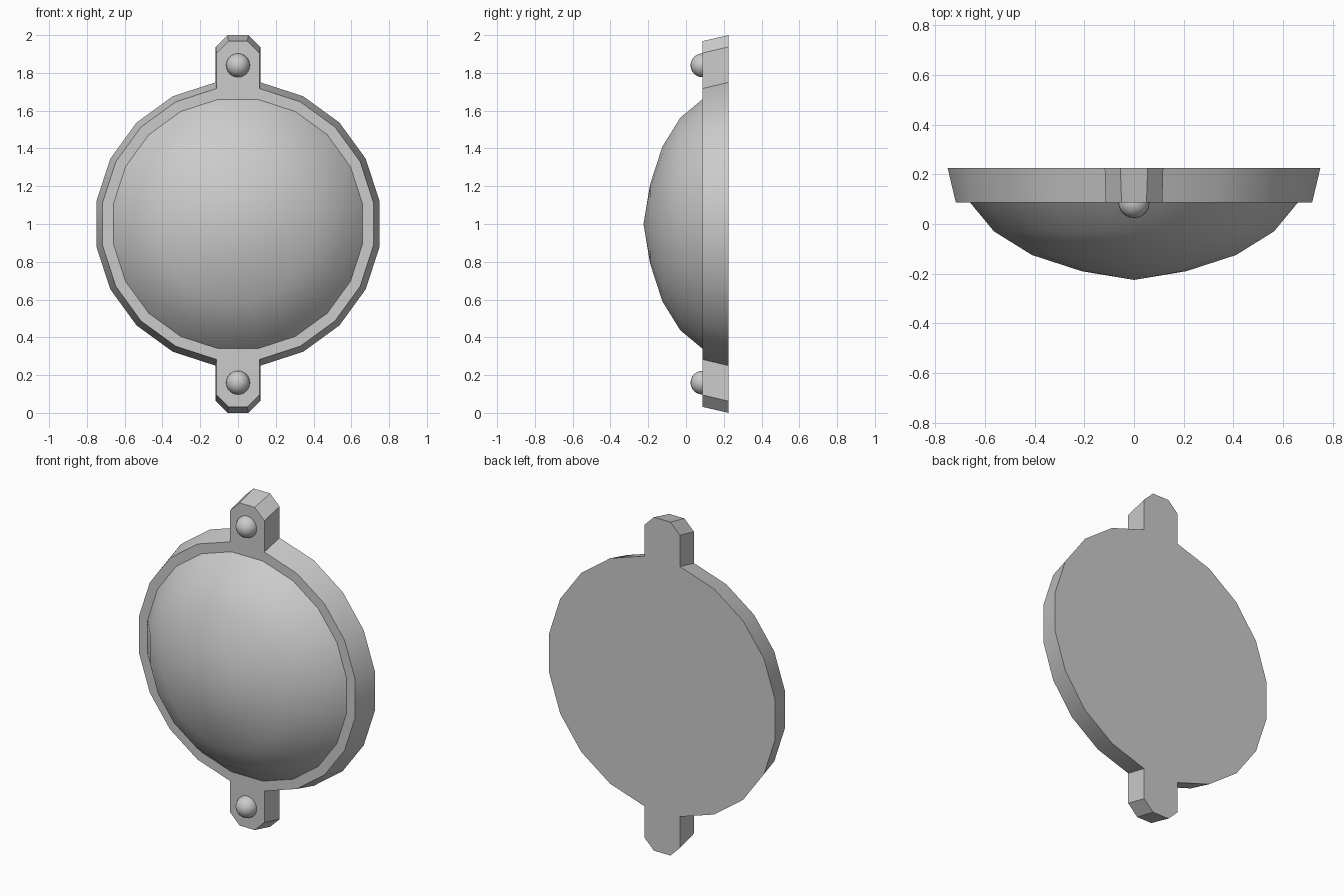
import bpy
import bmesh
from math import cos, sin, pi, radians

if "Cube" in bpy.data.objects:
    bpy.data.objects.remove(bpy.data.objects["Cube"], do_unlink=True)

SIDES = 20
CENTRE_Z = 1.0
FRONT_Y, BACK_Y = 0.087, 0.226

grey = bpy.data.materials.new("plain_grey")
grey.use_nodes = True
colour = (0.6, 0.6, 0.6, 1)
grey.diffuse_color = colour
grey.node_tree.nodes["Principled BSDF"].inputs["Base Color"].default_value = colour


def finish(bm, name):
    """Turn a bmesh into a smooth-shaded grey object."""
    bmesh.ops.recalc_face_normals(bm, faces=bm.faces)
    mesh = bpy.data.meshes.new(name)
    bm.to_mesh(mesh)
    bm.free()
    mesh.materials.append(grey)
    obj = bpy.data.objects.new(name, mesh)
    bpy.context.collection.objects.link(obj)
    bpy.ops.object.select_all(action="DESELECT")
    obj.select_set(True)
    bpy.context.view_layer.objects.active = obj
    bpy.ops.object.shade_smooth_by_angle(angle=radians(30))
    return obj


def ring(apothem, y):
    """Points of a regular polygon with flat sides facing x and z."""
    r = apothem / cos(pi / SIDES)
    angles = [(2 * i + 1) * pi / SIDES for i in range(SIDES)]
    return [(r * cos(a), y, CENTRE_Z + r * sin(a)) for a in angles]


def bridge(bm, a, b):
    for i in range(len(a)):
        j = (i + 1) % len(a)
        bm.faces.new((a[i], a[j], b[j], b[i]))


def plate_outline(apothem, tab, y):
    """Round plate with a chamfered tab above and below, mirrored from a quarter."""
    quarter = [(x, z - CENTRE_Z) for x, _, z in ring(apothem, y)[:SIDES // 4]]
    quarter[-1] = (tab[0][0], quarter[-1][1])
    quarter += tab
    upper = quarter + [(-x, z) for x, z in reversed(quarter)]
    outline = upper + [(-x, -z) for x, z in upper]
    return [(x, y, CENTRE_Z + z) for x, z in outline]


# Back plate with tapered edge and two mounting tabs
bm = bmesh.new()
front = [bm.verts.new(p) for p in
         plate_outline(0.717, [(0.114, 0.905), (0.05, 0.968)], FRONT_Y)]
back = [bm.verts.new(p) for p in
        plate_outline(0.75, [(0.118, 0.938), (0.055, 1.0)], BACK_Y)]
bm.faces.new(front)
bm.faces.new(back)
bridge(bm, front, back)
finish(bm, "back_plate")

# Shallow dome, open where it meets the plate
bm = bmesh.new()
profile = [(0.66, FRONT_Y), (0.563, -0.03), (0.41, -0.125), (0.21, -0.19)]
rings = [[bm.verts.new(p) for p in ring(r, y)] for r, y in profile]
for outer, inner in zip(rings, rings[1:]):
    bridge(bm, outer, inner)
apex = bm.verts.new((0, -0.225, CENTRE_Z))
for i in range(SIDES):
    bm.faces.new((rings[-1][i], rings[-1][(i + 1) % SIDES], apex))
finish(bm, "dome")

# Round stud on each tab
for name, side in (("upper_stud", 1), ("lower_stud", -1)):
    bm = bmesh.new()
    bmesh.ops.create_uvsphere(bm, u_segments=20, v_segments=12, radius=0.063)
    obj = finish(bm, name)
    obj.location = (0, FRONT_Y, CENTRE_Z + side * 0.84)
